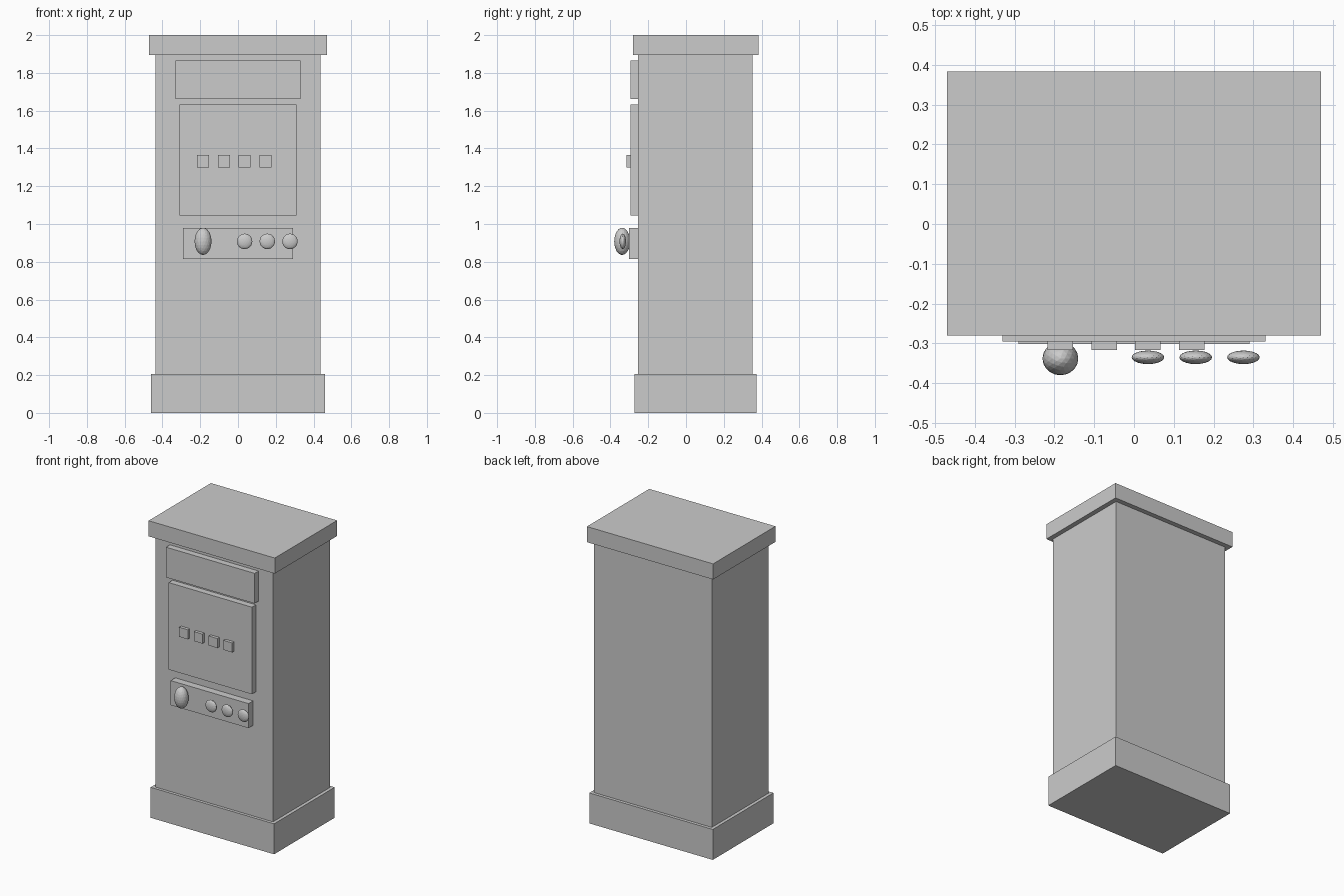
import bpy

if "Cube" in bpy.data.objects:
    bpy.data.objects.remove(bpy.data.objects["Cube"])


def box(name, x0, x1, y0, y1, z0, z1):
    bpy.ops.mesh.primitive_cube_add(
        size=1, location=((x0 + x1) / 2, (y0 + y1) / 2, (z0 + z1) / 2))
    ob = bpy.context.object
    ob.name = name
    ob.scale = (x1 - x0, y1 - y0, z1 - z0)
    bpy.ops.object.transform_apply(location=False, rotation=False, scale=True)
    return ob


def knob(name, center, radii):
    bpy.ops.mesh.primitive_ico_sphere_add(subdivisions=3, radius=1, location=center)
    ob = bpy.context.object
    ob.name = name
    ob.scale = radii
    bpy.ops.object.transform_apply(location=False, rotation=False, scale=True)
    return ob


# Cabinet: plinth, body, overhanging top
box("base_plinth", -0.46, 0.46, -0.273, 0.372, 0, 0.205)
box("cabinet_body", -0.438, 0.438, -0.253, 0.351, 0.205, 1.895)
box("top_cap", -0.47, 0.47, -0.28, 0.383, 1.895, 2.0)

# Front panels
box("header_panel", -0.33, 0.33, -0.295, -0.253, 1.662, 1.865)
box("display_panel", -0.31, 0.31, -0.295, -0.253, 1.046, 1.632)
box("control_panel", -0.29, 0.29, -0.302, -0.253, 0.815, 0.98)

# Row of square buttons on the display
for i in range(4):
    x = -0.185 + 0.11 * i
    box(f"square_button_{i + 1}", x - 0.032, x + 0.032, -0.316, -0.295, 1.30, 1.364)

# Large oval handle and three round buttons
knob("oval_handle", (-0.185, -0.338, 0.908), (0.045, 0.042, 0.072))
for i in range(3):
    knob(f"round_button_{i + 1}", (0.035 + 0.12 * i, -0.335, 0.908), (0.041, 0.017, 0.041))
